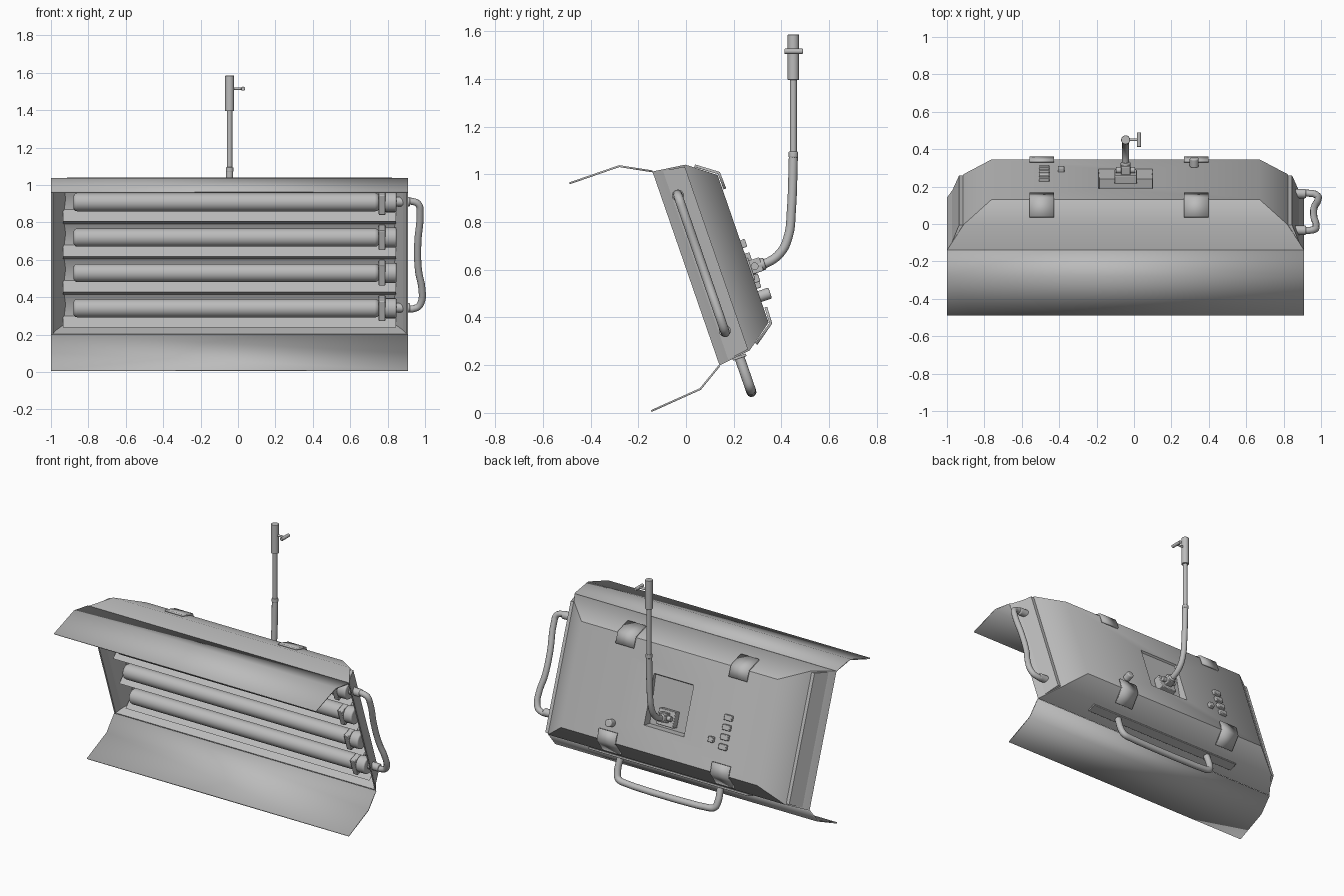
import bpy, bmesh, math
from mathutils import Matrix, Vector

if "Cube" in bpy.data.objects:
    bpy.data.objects.remove(bpy.data.objects["Cube"], do_unlink=True)

grey = bpy.data.materials.new("plain_grey")
grey.use_nodes = True
COLOUR = (0.5, 0.5, 0.5, 1)
grey.diffuse_color = COLOUR
grey.node_tree.nodes["Principled BSDF"].inputs["Base Color"].default_value = COLOUR

# Lamp head frame: x along the lamps, y is depth to the back, z is up the panel
HEAD = Matrix.Translation((-0.045, 0, 0.605)) @ Matrix.Rotation(0.333, 4, 'X')
WORLD = Matrix.Identity(4)


def finish(name, bm, frame, angle=35):
    """Turn a bmesh into a shaded object placed in a frame."""
    bmesh.ops.recalc_face_normals(bm, faces=bm.faces[:])
    me = bpy.data.meshes.new(name)
    bm.to_mesh(me)
    bm.free()
    me.materials.append(grey)
    ob = bpy.data.objects.new(name, me)
    bpy.context.collection.objects.link(ob)
    ob.matrix_world = frame
    bpy.ops.object.select_all(action='DESELECT')
    bpy.context.view_layer.objects.active = ob
    ob.select_set(True)
    bpy.ops.object.shade_smooth_by_angle(angle=math.radians(angle))
    return ob


def bevel(ob, width, segments=2):
    mod = ob.modifiers.new("bevel", 'BEVEL')
    mod.width, mod.segments, mod.limit_method = width, segments, 'ANGLE'


def box(name, centre, size, frame=HEAD, width=0.004):
    bm = bmesh.new()
    bmesh.ops.create_cube(bm, size=1, matrix=Matrix.Translation(centre) @ Matrix.Diagonal((*size, 1)))
    ob = finish(name, bm, frame)
    if width:
        bevel(ob, width)
    return ob


def rod(name, start, end, radius, frame=HEAD, width=0.0, sides=20):
    a, b = Vector(start), Vector(end)
    turn = (b - a).to_track_quat('Z', 'Y').to_matrix().to_4x4()
    bm = bmesh.new()
    bmesh.ops.create_cone(bm, cap_ends=True, segments=sides, radius1=radius, radius2=radius,
                          depth=(b - a).length, matrix=Matrix.Translation((a + b) / 2) @ turn)
    ob = finish(name, bm, frame)
    if width:
        bevel(ob, width, 3)
    return ob


def sheet(name, profile, x0, x1, frame=HEAD, thick=0.0, angle=20):
    """Extrude an open (y, z) profile along x."""
    bm = bmesh.new()
    rows = [[bm.verts.new((x, y, z)) for y, z in profile] for x in (x0, x1)]
    for i in range(len(profile) - 1):
        bm.faces.new((rows[0][i], rows[0][i + 1], rows[1][i + 1], rows[1][i]))
    ob = finish(name, bm, frame, angle)
    if thick:
        mod = ob.modifiers.new("thickness", 'SOLIDIFY')
        mod.thickness, mod.offset = thick, 0
    return ob


def bent_pipe(name, points, radius, frame=HEAD):
    """Sweep a round section along a rounded path."""
    cu = bpy.data.curves.new(name + "_path", 'CURVE')
    cu.dimensions, cu.bevel_depth, cu.bevel_resolution = '3D', radius, 4
    cu.use_fill_caps, cu.resolution_u = True, 5
    sp = cu.splines.new('BEZIER')
    sp.bezier_points.add(len(points) - 1)
    for bp, p in zip(sp.bezier_points, points):
        bp.co = p
        bp.handle_left_type = bp.handle_right_type = 'AUTO'
    path = bpy.data.objects.new(name + "_path", cu)
    bpy.context.collection.objects.link(path)
    deps = bpy.context.evaluated_depsgraph_get()
    bm = bmesh.new()
    me = bpy.data.meshes.new_from_object(path.evaluated_get(deps))
    bm.from_mesh(me)
    bpy.data.meshes.remove(me)
    bpy.data.objects.remove(path, do_unlink=True)
    return finish(name, bm, frame, 50)


# Housing: rings of half width, bottom, top, depth at bottom, depth at top
rings = [
    (0.89, -0.405, 0.405, 0.135, 0.135),    # inner floor
    (0.945, -0.424, 0.424, 0, 0),           # front rim
    (0.955, -0.43, 0.43, 0, 0),
    (0.865, -0.412, 0.412, 0.14, 0.14),     # shoulder
    (0.715, -0.327, 0.327, 0.253, 0.253),   # back
    (0.145, -0.17, 0.15, 0.253, 0.253),     # pocket edge
    (0.14, -0.16, 0.145, 0.20, 0.24),       # sloped pocket floor
]
bm = bmesh.new()
loops = []
for hx, lo, hi, d_lo, d_hi in rings:
    corners = ((-hx, d_lo, lo), (hx, d_lo, lo), (hx, d_hi, hi), (-hx, d_hi, hi))
    loops.append([bm.verts.new(c) for c in corners])
for a, b in zip(loops, loops[1:]):
    for i in range(4):
        j = (i + 1) % 4
        bm.faces.new((a[i], a[j], b[j], b[i]))
bm.faces.new(loops[0])
bm.faces.new(loops[-1])
finish("housing", bm, HEAD, 40)

# Barn doors
sheet("top_door", [(-0.14, 1.012), (-0.28, 1.034), (-0.488, 0.962)], -1, 0.91, WORLD, 0.008)
sheet("bottom_door", [(0.14, 0.198), (0.06, 0.1), (-0.145, 0.008)], -1, 0.91, WORLD, 0.008)

# Reflector troughs, lamps and sockets
centres = (0.3, 0.1, -0.1, -0.3)
trough = []
for c in centres:
    trough += [(0.035, c + 0.1), (0.11, c + 0.06), (0.122, c), (0.11, c - 0.06)]
trough.append((0.035, -0.4))
sheet("reflector", trough, -0.89, 0.89, angle=40)
for i, c in enumerate(centres, 1):
    rod(f"lamp_{i}", (-0.835, 0.06, c), (0.80, 0.06, c), 0.049, width=0.02, sides=28)
    box(f"lamp_base_{i}", (0.815, 0.06, c), (0.035, 0.1, 0.112))
    rod(f"socket_{i}", (0.83, 0.06, c), (0.892, 0.06, c), 0.054, width=0.008)

# Side handle
D = 0.068
bent_pipe("side_handle", [(0.89, D, 0.3), (0.975, D, 0.302), (1.01, D, 0.285), (1.018, D, 0.24),
                          (1.006, D, 0.06), (1.01, D, -0.09), (1.028, D, -0.19),
                          (1.024, D, -0.27), (1.0, D, -0.3), (0.89, D, -0.3)], 0.019)
for side, v in (("upper", 0.3), ("lower", -0.3)):
    rod(f"{side}_handle_collar", (0.88, D, v), (0.965, D, v), 0.025, width=0.006)

# Bottom handle on its mounting plate
D = 0.09
box("bottom_handle_plate", (0, D, -0.424), (1.17, 0.06, 0.012), width=0.002)
half = [(0.365, D, -0.42), (0.365, D, -0.53), (0.352, D, -0.558), (0.32, D, -0.57)]
bent_pipe("bottom_handle", half + [(-x, y, z) for x, y, z in reversed(half)], 0.021)

# Four bent clips wrapping the back edges
for side, s in (("top", 1), ("bottom", -1)):
    for hand, x in (("right", -0.448), ("left", 0.378)):
        sheet(f"{side}_{hand}_clip", [(0.175, 0.395 * s), (0.261, 0.333 * s), (0.263, 0.262 * s)],
              x - 0.065, x + 0.065, thick=0.012)

# Switches and knob on the back
for i in range(4):
    box(f"switch_{i + 1}", (-0.435, 0.26, 0.02 - 0.06 * i), (0.055, 0.026, 0.035))
box("power_switch", (-0.345, 0.262, -0.135), (0.035, 0.03, 0.035))
rod("knob", (0.367, 0.25, -0.212), (0.367, 0.30, -0.212), 0.024, width=0.006)

# Pivot bracket
box("pivot_plate", (0, 0.235, -0.09), (0.12, 0.05, 0.1))
box("pivot_block", (0, 0.27, -0.085), (0.05, 0.07, 0.06))
rod("pivot_pin", (-0.05, 0.275, -0.085), (0.05, 0.275, -0.085), 0.016)

# Mounting arm, upright and sleeve
X = -0.045
bent_pipe("mounting_arm", [(X, 0.27, 0.61), (X, 0.33, 0.625), (X, 0.395, 0.67), (X, 0.43, 0.745),
                           (X, 0.441, 0.84), (X, 0.45, 1.08)], 0.019, WORLD)
rod("arm_collar", (X, 0.285, 0.612), (X, 0.33, 0.626), 0.026, WORLD, 0.005)
rod("upright_joint", (X, 0.45, 1.07), (X, 0.45, 1.095), 0.02, WORLD, 0.004)
rod("upright", (X, 0.45, 1.08), (X, 0.45, 1.41), 0.0145, WORLD)
rod("sleeve", (X, 0.45, 1.395), (X, 0.45, 1.585), 0.024, WORLD, 0.003)

# Locking screw with a cross bar
rod("lock_screw", (X, 0.45, 1.515), (0.025, 0.45, 1.515), 0.007, WORLD)
rod("lock_bar", (0.027, 0.412, 1.515), (0.027, 0.49, 1.515), 0.011, WORLD, 0.003)
